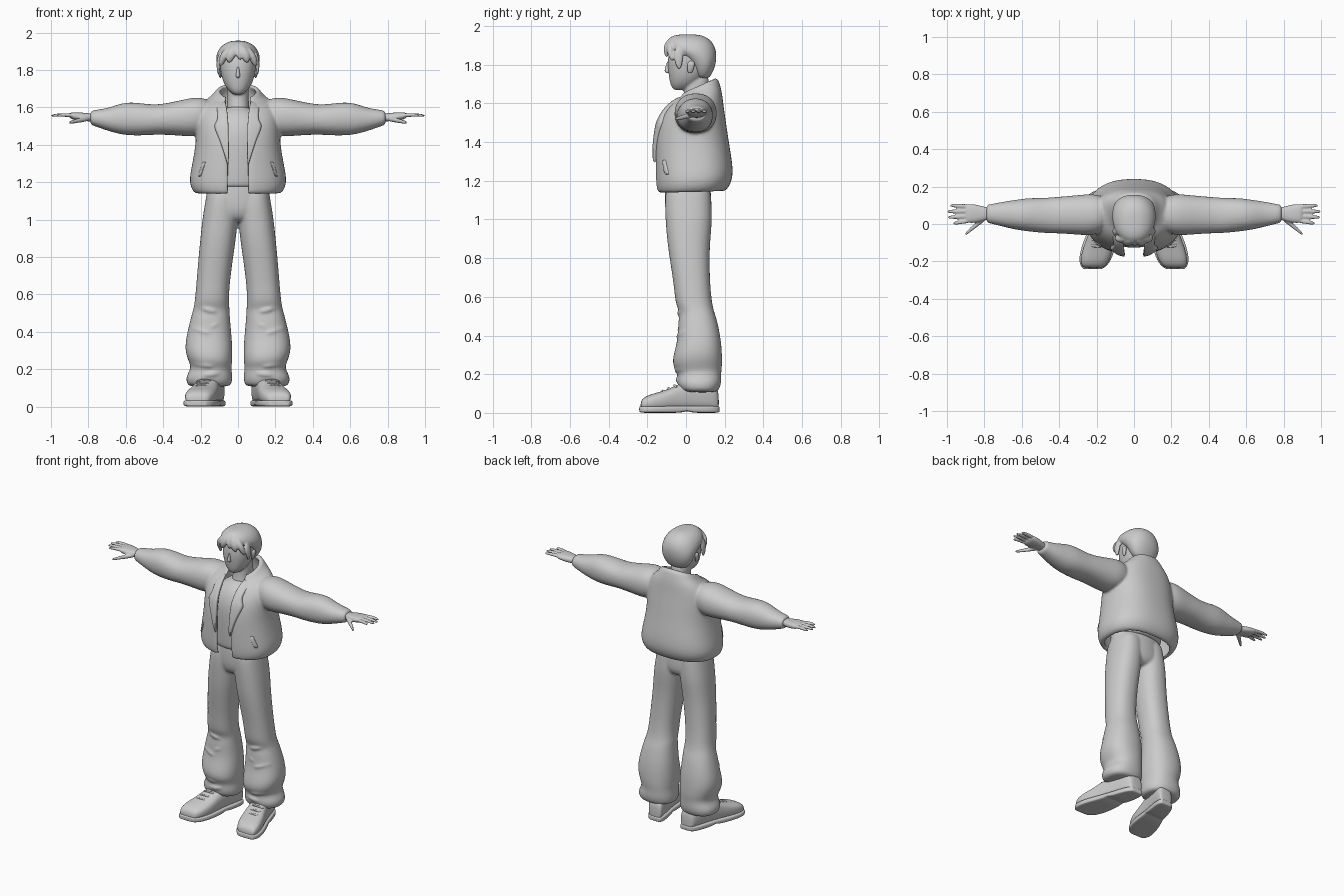
import bpy, bmesh, math
from mathutils import Vector


def spow(v, e):
    return math.copysign(abs(v) ** (2 / e), v)


def loft(axis, sections, e=2.2, n=20):
    """Rings from sections (t, a0, a1, b0, b1): extents across the given axis."""
    rings = []
    for t, a0, a1, b0, b1 in sections:
        ring = []
        for i in range(n):
            w = 2 * math.pi * i / n
            a = (a0 + a1) / 2 + (a1 - a0) / 2 * spow(math.cos(w), e)
            b = (b0 + b1) / 2 + (b1 - b0) / 2 * spow(math.sin(w), e)
            ring.append({'x': (t, a, b), 'y': (a, t, b), 'z': (a, b, t)}[axis])
        rings.append(ring)
    return rings


def sym(rows, e=2.2, n=24):
    """Loft along z symmetric in x: rows (z, half width, front y, back y)."""
    return loft('z', [(z, -h, h, f, b) for z, h, f, b in rows], e, n)


def mirrored(*lofts):
    return list(lofts) + [[[(-x, y, z) for x, y, z in r] for r in l] for l in lofts]


def part(name, lofts, shells=(), subdiv=2, voxel=0, smooth=0):
    bm = bmesh.new()
    for k, rings in enumerate(list(lofts) + list(shells)):
        vs = [[bm.verts.new(p) for p in r] for r in rings]
        n = len(vs[0])
        for r, s in zip(vs, vs[1:]):
            for i in range(n):
                bm.faces.new((r[i], r[(i + 1) % n], s[(i + 1) % n], s[i]))
        for r in (vs[0], vs[-1]):
            if k < len(lofts):
                bm.faces.new(r)
            else:
                for i in range(n // 2 - 1):
                    bm.faces.new((r[i], r[i + 1], r[n - 2 - i], r[n - 1 - i]))
    bmesh.ops.recalc_face_normals(bm, faces=bm.faces[:])
    me = bpy.data.meshes.new(name)
    bm.to_mesh(me)
    bm.free()
    ob = bpy.data.objects.new(name, me)
    bpy.context.collection.objects.link(ob)
    for p in me.polygons:
        p.use_smooth = True
    if subdiv:
        m = ob.modifiers.new('Subdivide', 'SUBSURF')
        m.levels = m.render_levels = subdiv
    if voxel:
        m = ob.modifiers.new('Fuse', 'REMESH')
        m.mode, m.voxel_size, m.use_smooth_shade = 'VOXEL', voxel, True
    if smooth:
        m = ob.modifiers.new('Soften', 'SMOOTH')
        m.factor, m.iterations = 0.5, smooth
    return ob


# Jacket body: open-fronted shell, rows (z, half width, front, back, gap, tilt)
JACKET = [(1.14, .225, -.14, .195, .052, .03), (1.15, .243, -.155, .215, .052, .03),
          (1.2, .264, -.162, .243, .052, .03), (1.28, .25, -.163, .243, .052, .02),
          (1.4, .226, -.163, .222, .055, 0), (1.5, .226, -.148, .208, .058, 0),
          (1.575, .22, -.112, .195, .06, .05), (1.63, .185, -.075, .188, .062, .15),
          (1.655, .142, -.055, .178, .065, .3), (1.675, .122, -.045, .168, .07, .45),
          (1.69, .112, -.035, .155, .075, .45)]
E = 2.4


def jacket_ring(row, t=.026, m=28):
    z, hx, f, b, gap, tilt = row
    yc, hy = (f + b) / 2, (b - f) / 2
    p0 = math.asin((gap / hx) ** (E / 2))
    ring = []
    for d, order in ((0, range(m)), (t, range(m - 1, -1, -1))):
        for i in order:
            p = p0 + (2 * math.pi - 2 * p0) * i / (m - 1)
            y = yc - (hy - d) * spow(math.cos(p), E)
            ring.append(((hx - d) * spow(math.sin(p), E), y, z + tilt * (y - yc)))
    return ring


def front_y(x, z):
    """Height of the jacket's front surface, for laying details on it."""
    rows = [(r[0] + r[5] * (r[2] - r[3]) / 2,) + r[1:4] for r in JACKET]
    for p, q in zip(rows, rows[1:]):
        if z <= q[0] or q is rows[-1]:
            k = min(1, max(0, (z - p[0]) / (q[0] - p[0])))
            hx, f, b = (p[i] + k * (q[i] - p[i]) for i in (1, 2, 3))
            c = (1 - min(.99, abs(x) / hx) ** E) ** (1 / E)
            return (f + b) / 2 - (b - f) / 2 * c


sleeve = loft('x', [(.13, -.03, .14, 1.48, 1.64), (.22, -.065, .165, 1.44, 1.66),
                    (.3, -.058, .155, 1.447, 1.64), (.42, -.05, .145, 1.455, 1.615),
                    (.48, -.05, .14, 1.45, 1.618), (.57, -.04, .14, 1.448, 1.63),
                    (.63, -.032, .13, 1.455, 1.622), (.7, -.015, .12, 1.475, 1.595),
                    (.76, .0, .108, 1.497, 1.588), (.785, .006, .104, 1.505, 1.582),
                    (.79, .015, .095, 1.515, 1.573)])
part('jacket', mirrored(sleeve), [[jacket_ring(r) for r in JACKET]], voxel=.008, smooth=6)

# Lapels, rows (z, inner x, outer x), and pocket edges
LAPEL = [(1.29, .05, .056), (1.38, .048, .082), (1.45, .05, .108), (1.505, .05, .135),
         (1.525, .052, .112), (1.56, .055, .108), (1.6, .06, .115), (1.635, .068, .118)]
POCKET = [(1.23, .198, .215), (1.27, .185, .202), (1.31, .172, .188)]


def flap(rows, lift):
    rings = []
    for z, a, b in rows:
        xs = [a + (b - a) * i / 5 for i in range(6)]
        rings.append([(x, front_y(x, z) - lift, z) for x in xs] +
                     [(x, front_y(x, z) + .012, z) for x in reversed(xs)])
    return rings


part('lapels', [], mirrored(flap(LAPEL, .014)), subdiv=1)
part('pocket_edges', [], mirrored(flap(POCKET, .006)), subdiv=1)

# Shirt with round neckband
part('shirt', [sym([(1.17, .15, -.11, .14), (1.18, .165, -.122, .15), (1.3, .17, -.127, .16),
                    (1.42, .175, -.13, .17), (1.5, .17, -.118, .17), (1.56, .13, -.085, .16),
                    (1.585, .085, -.055, .15), (1.6, .07, -.035, .14)])])
part('neckband', [loft('z', [(1.565 - .0, -.07, .07, -.06, .145), (1.59, -.068, .068, -.046, .143),
                             (1.605, -.06, .06, -.036, .137)])])

# Trousers: pelvis, two loose legs with knee and ankle folds, fused
leg = loft('z', [(1.2, .0, .16, -.1, .125), (1.1, -.005, .175, -.112, .132),
                 (1.0, .0, .192, -.107, .137), (.9, .01, .202, -.1, .127),
                 (.8, .025, .212, -.086, .122), (.65, .045, .224, -.062, .126),
                 (.56, .048, .232, -.056, .137), (.52, .044, .24, -.03, .147),
                 (.48, .043, .252, -.042, .162), (.38, .033, .277, -.042, .182),
                 (.3, .028, .287, -.068, .188), (.24, .03, .264, -.072, .188),
                 (.205, .035, .25, -.04, .182), (.16, .028, .282, -.05, .185),
                 (.12, .032, .275, -.035, .174), (.105, .05, .255, -.01, .155)], 2.3)


def fold(x0, x1, z0, z1, y, r=.013):
    rows = []
    for i in range(6):
        k = i / 5
        w = r * (.3 + .7 * math.sin(math.pi * k))
        yy = y + .035 * (2 * k - 1) ** 2
        z = z0 + (z1 - z0) * k
        rows.append((x0 + (x1 - x0) * k, yy - w, yy + w, z - w, z + w))
    return loft('x', rows, 2, 8)


folds = [fold(.08, .22, .5, .53, -.038), fold(.07, .2, .46, .4, -.036),
         fold(.09, .25, .37, .42, -.04), fold(.08, .24, .215, .225, -.05),
         fold(.07, .22, .18, .165, -.047)]
pelvis = sym([(1.23, .155, -.1, .12), (1.2, .165, -.108, .125), (1.1, .172, -.112, .132),
              (1.03, .17, -.105, .135), (.98, .1, -.07, .1)])
part('trousers', mirrored(leg, *folds) + [pelvis], voxel=.008, smooth=5)


# Shoes: toes turned out; rows (y, half width, bottom, top)
def shoe(rows, e):
    return loft('y', [(y, .16 - .25 * y - h, .16 - .25 * y + h, b, t) for y, h, b, t in rows], e)


part('shoe_uppers', mirrored(shoe(
    [(-.235, .045, .02, .05), (-.225, .065, .015, .078), (-.18, .082, .01, .098),
     (-.11, .08, .01, .115), (-.05, .07, .01, .145), (.04, .062, .01, .175),
     (.12, .058, .01, .17), (.16, .05, .01, .14), (.17, .035, .015, .09)], 2.7)))
part('shoe_soles', mirrored(shoe(
    [(-.242, .045, .008, .03), (-.238, .055, .002, .034), (-.215, .078, 0, .036),
     (-.17, .091, 0, .036), (-.1, .089, 0, .036), (-.02, .075, 0, .036),
     (.005, .071, .012, .036), (.03, .07, .0, .036), (.1, .066, 0, .036),
     (.15, .058, 0, .036), (.17, .042, .002, .034), (.174, .032, .008, .03)], 5)))
part('laces', mirrored(*[loft('x', [(x + .19 - .25 * (y + .1), y - .007 + k, y + .007 + k, z - .006 - k, z + .006 - k)
                                    for x, k in ((-.045, .012), (-.02, 0), (.02, 0), (.045, .012))], 2, 8)
                         for y, z in ((-.12, .115), (-.09, .128), (-.06, .143))]), subdiv=1)

# Hands: palm, four fingers and thumb
palm = loft('x', [(.75, .025, .085, 1.525, 1.568), (.79, .022, .088, 1.525, 1.568),
                  (.83, .008, .102, 1.526, 1.572), (.875, .004, .108, 1.533, 1.575),
                  (.905, .008, .106, 1.542, 1.572)], 2.5)


def digit(pts):
    return loft('x', [(x, y - r, y + r, z - r * .85, z + r * .85) for x, y, z, r in pts], 2, 10)


fingers = [digit([(.87, y0, 1.556, .013), (.93, (y0 + y1) / 2, 1.561, .0125),
                  (x1 - .015, y1, 1.557, .010), (x1, y1, 1.555, .005)])
           for y0, y1, x1 in ((.018, .004, .97), (.042, .036, .997), (.068, .067, 1.0), (.093, .099, .985))]
thumb = digit([(.79, .035, 1.542, .016), (.83, .008, 1.535, .018), (.865, -.022, 1.527, .014),
               (.893, -.047, 1.521, .011), (.905, -.057, 1.519, .005)])
part('hands', mirrored(palm, thumb, *fingers), voxel=.005, smooth=2)

# Head, neck, nose and ears
part('head', [sym([(1.668, .018, -.055, -.01), (1.675, .034, -.07, .02), (1.7, .06, -.082, .06),
                   (1.74, .082, -.089, .1), (1.79, .094, -.096, .125), (1.84, .1, -.094, .14),
                   (1.9, .092, -.08, .13), (1.935, .05, -.04, .09)]),
              sym([(1.55, .066, -.035, .14), (1.62, .058, -.01, .125), (1.69, .056, -.012, .118),
                   (1.76, .06, -.01, .12)])], voxel=.006, smooth=4)
part('nose', [sym([(1.757, .006, -.1, -.08), (1.764, .014, -.114, -.08),
                   (1.785, .009, -.108, -.08), (1.82, .006, -.098, -.08)], 2, 10)])
part('ears', mirrored(loft('z', [(1.755, .088, .098, .01, .03), (1.775, .09, .106, .005, .04),
                                 (1.805, .09, .112, .005, .048), (1.82, .09, .104, .015, .04)], 2, 10)))

# Hair: cap that clears the face, plus parted fringe locks
cap = sym([(1.728, .055, .06, .118), (1.745, .078, .045, .13), (1.78, .1, .03, .147),
           (1.82, .112, .005, .157), (1.855, .117, -.05, .158), (1.875, .117, -.09, .155),
           (1.905, .108, -.105, .145), (1.932, .086, -.095, .122), (1.95, .055, -.07, .09),
           (1.957, .025, -.03, .05)])


def lock(top, mid, tip, w, d):
    rows = []
    for (x, y, z), k in ((top, .5), (mid, 1), (tip, .3)):
        rows.append((z, x - w * k, x + w * k, y - d * k, y + d * k))
    return loft('z', rows, 2, 10)


locks = [lock((.02, -.085, 1.935), (.035, -.105, 1.885), (.05, -.098, 1.835), .034, .02),
         lock((.04, -.075, 1.93), (.075, -.085, 1.88), (.095, -.07, 1.815), .03, .025),
         lock((.09, -.035, 1.9), (.104, -.04, 1.845), (.105, -.035, 1.77), .016, .032)]
centre = lock((-.01, -.08, 1.94), (0, -.104, 1.895), (.012, -.106, 1.85), .022, .018)
part('hair', mirrored(*locks) + [cap, centre], voxel=.006, smooth=2)
